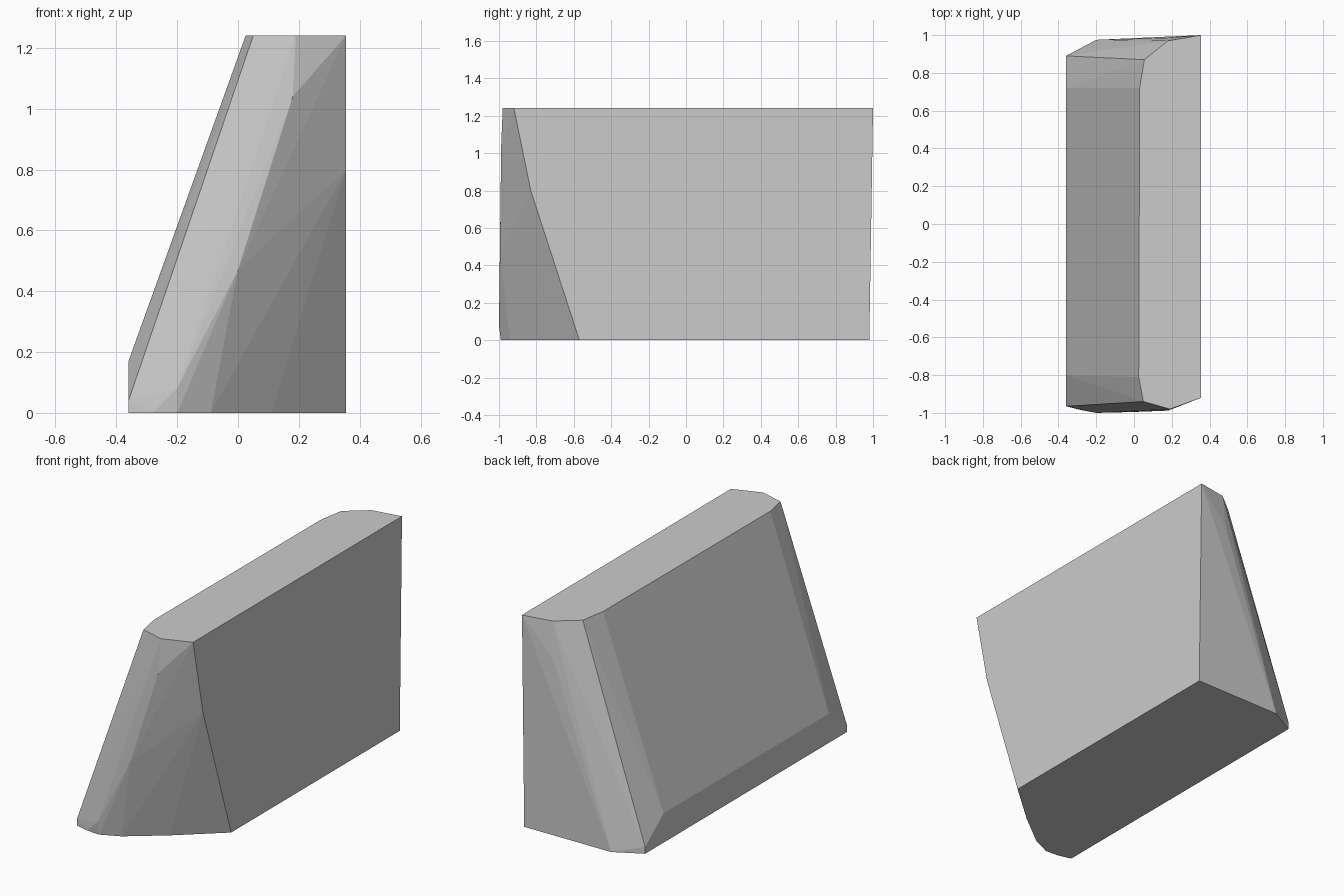
import bpy
import bmesh

if "Cube" in bpy.data.objects:
    bpy.data.objects.remove(bpy.data.objects["Cube"])

grey = bpy.data.materials.new("plain grey")
grey.diffuse_color = (0.6, 0.6, 0.6, 1.0)
grey.use_nodes = True
grey.node_tree.nodes["Principled BSDF"].inputs["Base Color"].default_value = grey.diffuse_color

TOP, RIGHT, LEFT = 1.24, 0.355, -0.36

# Top outline
points = [(x, y, TOP) for x, y in (
    (RIGHT, -0.92), (0.19, -0.98), (0.05, -0.94), (0.025, -0.81),
    (0.03, 0.72), (0.055, 0.87), (0.18, 0.97), (RIGHT, 1.0))]
# Bottom outline
points += [(x, y, 0.0) for x, y in (
    (RIGHT, -0.57), (0.11, -0.785), (-0.09, -0.94), (-0.2, -0.99),
    (-0.28, -0.985), (LEFT, -0.965), (LEFT, 0.89), (-0.2, 0.975), (RIGHT, 0.98))]
# Bowed front edge of the right side
points += [(RIGHT, -0.70, 0.4), (RIGHT, -0.83, 0.8)]
# Short upright band under the slope
points += [(LEFT, -0.80, 0.17), (LEFT, 0.72, 0.17),
           (LEFT, -0.965, 0.04), (LEFT, 0.89, 0.04)]
# Rounded ridges on the two ends
points += [(-0.2, -1.0, 0.08), (0.0, -0.995, 0.47), (0.18, -0.988, 1.04),
           (0.17, 0.985, 1.04)]

bm = bmesh.new()
for p in points:
    bm.verts.new(p)
hull = bmesh.ops.convex_hull(bm, input=bm.verts)
loose = {g for g in hull["geom_interior"] + hull["geom_unused"]
         if isinstance(g, bmesh.types.BMVert)}
bmesh.ops.delete(bm, geom=list(loose), context='VERTS')
# Merge coplanar triangles into clean flat faces
bmesh.ops.dissolve_limit(bm, angle_limit=0.01, verts=bm.verts, edges=bm.edges)
bmesh.ops.recalc_face_normals(bm, faces=bm.faces)

mesh = bpy.data.meshes.new("wedge_block")
bm.to_mesh(mesh)
bm.free()
mesh.materials.append(grey)
block = bpy.data.objects.new("wedge_block", mesh)
bpy.context.collection.objects.link(block)
